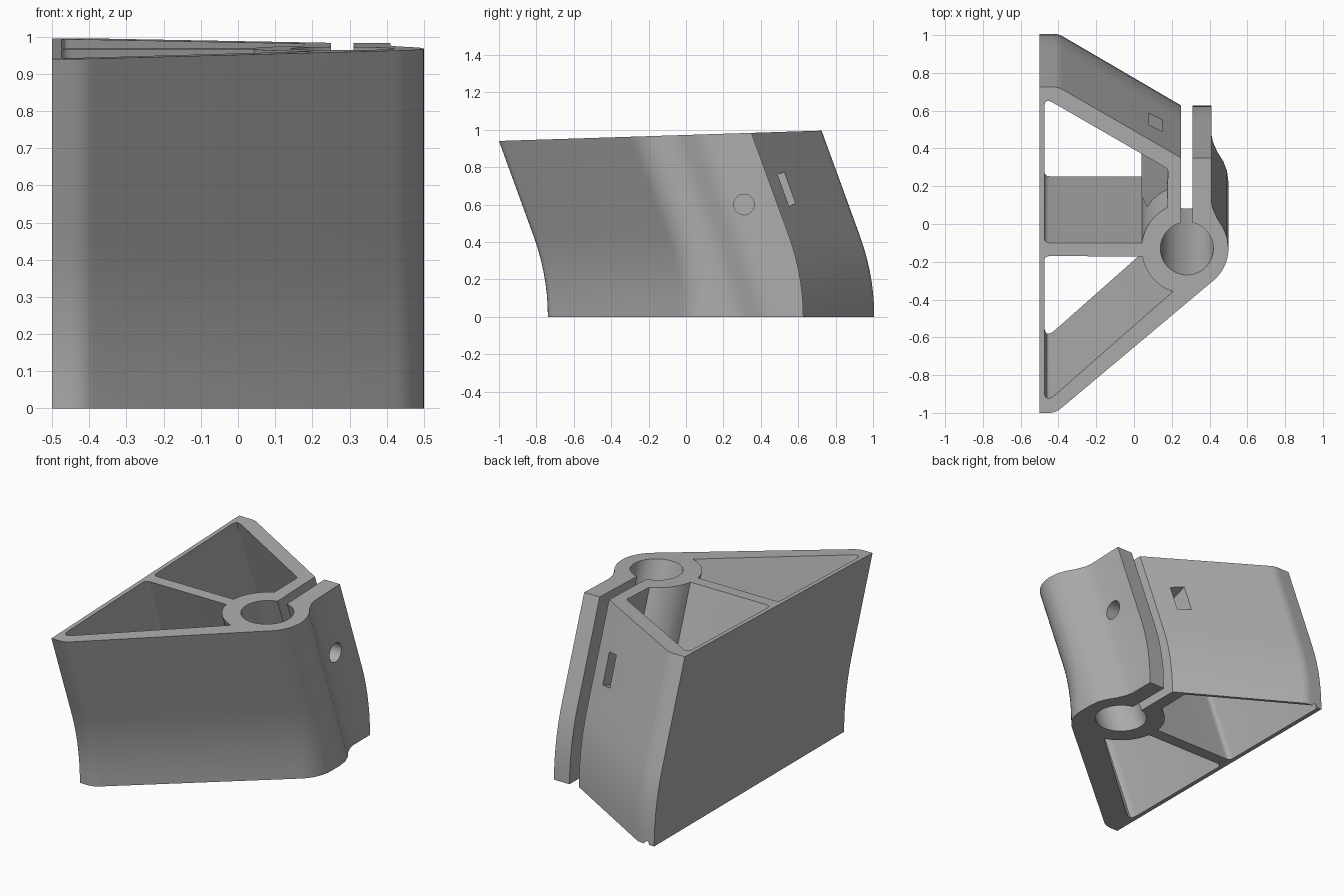
import bpy, bmesh, math
from mathutils import Vector, Matrix

if "Cube" in bpy.data.objects:
    bpy.data.objects.remove(bpy.data.objects["Cube"])

TILT = math.radians(20)
SLOPE = math.tan(TILT)
BEND_Z = 0.43
BEND_R = BEND_Z / math.sin(TILT)
RING = Vector((0.28, -0.13))

grey = bpy.data.materials.new("mid grey")
grey.use_nodes = True
grey.diffuse_color = (0.42, 0.42, 0.42, 1)
grey.node_tree.nodes["Principled BSDF"].inputs["Base Color"].default_value = (0.42, 0.42, 0.42, 1)


def top_z(y):
    return 0.972 + 0.032 * y


def straight(z):
    return SLOPE * z


def curved(z):
    # Vertical at the base, bending into a straight lean
    if z < BEND_Z:
        return BEND_R - math.sqrt(BEND_R ** 2 - z * z)
    return BEND_R * (1 - math.cos(TILT)) + SLOPE * (z - BEND_Z)


def arc(radius, start, end, steps):
    angles = [math.radians(start + (end - start) * i / steps) for i in range(steps + 1)]
    return [(RING.x + radius * math.cos(a), RING.y + radius * math.sin(a)) for a in angles]


def fillet(before, corner, after, radius, steps=6):
    # Rounded replacement for one profile corner
    p, a, b = Vector(corner), Vector(before), Vector(after)
    u, v = (a - p).normalized(), (b - p).normalized()
    reach = radius / math.tan(u.angle(v) / 2)
    s, e = p + u * reach, p + v * reach
    pts = []
    for i in range(steps + 1):
        t = i / steps
        pts.append(tuple(s * (1 - t) ** 2 + p * 2 * t * (1 - t) + e * t * t))
    return pts


def loft(name, rings):
    bm = bmesh.new()
    rows = [[bm.verts.new(p) for p in ring] for ring in rings]
    n = len(rows[0])
    for low, high in zip(rows, rows[1:]):
        for i in range(n):
            j = (i + 1) % n
            bm.faces.new((low[i], low[j], high[j], high[i]))
    bm.faces.new(rows[0][::-1])
    bm.faces.new(rows[-1])
    bmesh.ops.recalc_face_normals(bm, faces=bm.faces)
    mesh = bpy.data.meshes.new(name)
    bm.to_mesh(mesh)
    bm.free()
    obj = bpy.data.objects.new(name, mesh)
    bpy.context.collection.objects.link(obj)
    mesh.materials.append(grey)
    return obj


def leaning_prism(name, profile):
    # Straight leaning cutter passing right through the body
    return loft(name, [[(x, y + straight(top_z(y) - z), z) for x, y in profile]
                       for z in (-0.1, 1.1)])


def tilted_prism(name, profile, half):
    # Prism in the leaning frame around the clamp screw
    frame = Matrix.Translation((0, 0.31, 0.6)) @ Matrix.Rotation(TILT, 4, 'X')
    return loft(name, [[frame @ Vector((x, y, z)) for x, y in profile]
                       for z in (-half, half)])


def combine(target, tool, operation):
    mod = target.modifiers.new(tool.name, 'BOOLEAN')
    mod.object = tool
    mod.operation = operation
    mod.solver = 'EXACT'
    bpy.context.view_layer.objects.active = target
    bpy.ops.object.modifier_apply(modifier=mod.name)
    bpy.data.objects.remove(tool)


# Outer body: wedge outline, ring bulge and clamp tab
tangent = arc(0.22, -50, 0, 10)
outline = [(-0.5, -1)]
outline += fillet((-0.5, -1), (-0.415, -1), tangent[0], 0.1)
outline += tangent
outline += [(0.492, -0.07), (0.472, -0.02), (0.44, 0.03), (0.418, 0.08), (0.41, 0.12)]
outline += [(0.41, 0.35), (0.25, 0.35)]
outline += fillet((0.25, 0.35), (-0.4, 0.725), (-0.5, 0.725), 0.1)
outline += [(-0.5, 0.725)]


def body_point(x, y, t):
    top = top_z(y)
    z = top * t
    if x > 0.4 and -0.131 <= y < 0.2:
        return (x, y + straight(top) - straight(z), z)
    return (x, y + curved(top) - curved(z), z)


LEVELS = 16
body = loft("clamp_body", [[body_point(x, y, i / LEVELS) for x, y in outline]
                           for i in range(LEVELS + 1)])

# Front cavity
ring_side = arc(0.24, 190, 252, 8)
front_a, front_b, front_c = (-0.475, -0.17), (-0.475, -0.955), ring_side[-1]
front = fillet(ring_side[0], front_a, front_b, 0.03)
front += fillet(front_a, front_b, front_c, 0.035)
front += ring_side[::-1]
combine(body, leaning_prism("front_cavity", front), 'DIFFERENCE')

# Back cavity
ring_side = arc(0.24, 173, 116, 8)
back_a, back_b, back_c = (-0.475, -0.1), (-0.475, 0.669), (0.18, 0.291)
back = fillet(ring_side[0], back_a, back_b, 0.03)
back += fillet(back_a, back_b, back_c, 0.03)
back += fillet(back_b, back_c, ring_side[-1], 0.03)
back += ring_side[::-1]
combine(body, leaning_prism("back_cavity", back), 'DIFFERENCE')

# Nut boss inside the back cavity
boss = [(0.04, 0.23), (0.04, -0.12), (0.08, -0.2), (0.2, -0.1), (0.2, 0.14)]
combine(body, tilted_prism("nut_boss", boss, 0.15), 'UNION')

# Post hole and clamping slot
combine(body, leaning_prism("post_hole", arc(0.14, 0, 352.5, 47)), 'DIFFERENCE')
slot = [(0.25, -0.1), (0.31, -0.1), (0.31, 0.9), (0.25, 0.9)]
combine(body, leaning_prism("clamp_slot", slot), 'DIFFERENCE')

# Nut pocket opening on the sloped back wall
pocket = [(0.08, -0.1), (0.15, -0.1), (0.15, 0.5), (0.08, 0.5)]
combine(body, tilted_prism("nut_pocket", pocket, 0.09), 'DIFFERENCE')

# Screw hole across the tab and slot
circle = [(0.055 * math.cos(math.tau * i / 32), 0.055 * math.sin(math.tau * i / 32))
          for i in range(32)]
screw = loft("screw_hole", [[(x, 0.31 + c, 0.6 + s) for c, s in circle] for x in (0.1, 0.6)])
combine(body, screw, 'DIFFERENCE')

bpy.ops.object.select_all(action='DESELECT')
body.select_set(True)
bpy.context.view_layer.objects.active = body
bpy.ops.object.shade_smooth_by_angle(angle=math.radians(30))
